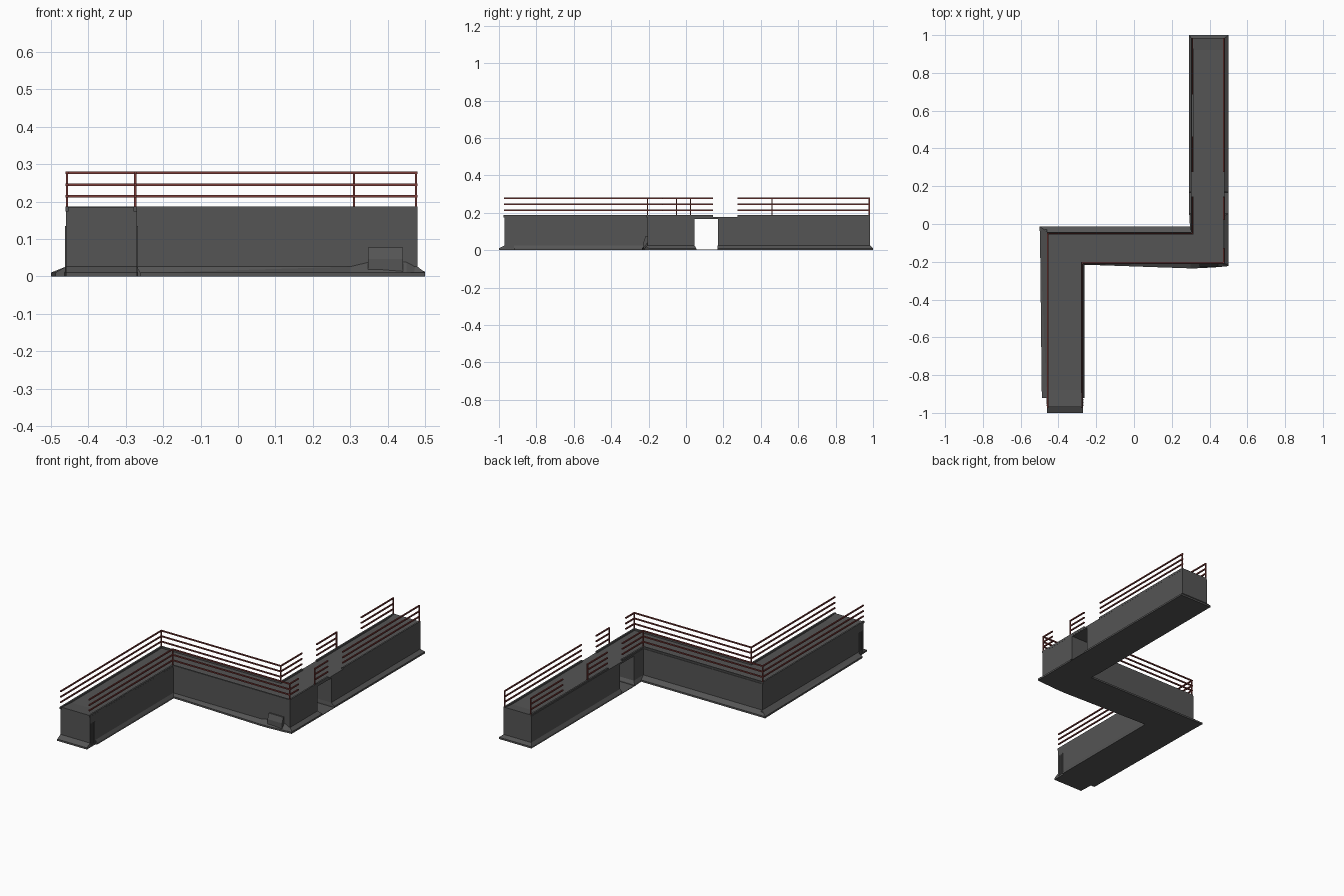
import bpy, bmesh

if "Cube" in bpy.data.objects:
    bpy.data.objects.remove(bpy.data.objects["Cube"])


def material(name, rgb):
    m = bpy.data.materials.new(name)
    m.diffuse_color = (*rgb, 1)
    m.use_nodes = True
    m.node_tree.nodes["Principled BSDF"].inputs["Base Color"].default_value = m.diffuse_color
    return m


STONE = material("dark_stone", (0.09, 0.09, 0.09))
RED = material("rail_red", (0.2, 0.045, 0.04))


def finish(bm, name, mat):
    bmesh.ops.recalc_face_normals(bm, faces=bm.faces)
    me = bpy.data.meshes.new(name)
    bm.to_mesh(me)
    bm.free()
    me.materials.append(mat)
    ob = bpy.data.objects.new(name, me)
    bpy.context.collection.objects.link(ob)
    return ob


def loft(name, rings, mat=STONE):
    """Closed solid through matching rings of 3D points."""
    bm = bmesh.new()
    vs = [[bm.verts.new(p) for p in r] for r in rings]
    n = len(vs[0])
    for a, b in zip(vs, vs[1:]):
        for i in range(n):
            j = (i + 1) % n
            bm.faces.new((a[i], a[j], b[j], b[i]))
    bm.faces.new(vs[0])
    bm.faces.new(vs[-1])
    return finish(bm, name, mat)


def at(poly, z):
    return [(x, y, z) for x, y in poly]


def add_box(bm, lo, hi):
    vs = bmesh.ops.create_cube(bm, size=1)["verts"]
    for v in vs:
        for k in range(3):
            v.co[k] = lo[k] if v.co[k] < 0 else hi[k]


def boxes(name, items, mat=STONE):
    bm = bmesh.new()
    for lo, hi in items:
        add_box(bm, lo, hi)
    return finish(bm, name, mat)


FLOOR, TOP = 0.178, 0.187

# Wall outlines either side of the gateway
main = [(-.46, -.97), (-.27, -.97), (-.27, -.207), (.48, -.207),
        (.48, .045), (.303, .045), (.303, -.042), (-.46, -.042)]
main_foot = [(-.46, -1), (-.27, -1), (-.262, -.217), (.5, -.22),
             (.5, .055), (.292, .055), (.296, -.012), (-.5, -.012)]
far = [(.303, .17), (.48, .17), (.48, .985), (.303, .985)]
far_foot = [(.292, .168), (.5, .168), (.5, 1), (.292, 1)]

for tag, wall, foot in (("main", main, main_foot), ("far", far, far_foot)):
    loft(tag + "_wall", [at(wall, 0), at(wall, FLOOR)])
    loft(tag + "_footing", [at(foot, 0), at(foot, .01), at(wall, .026)])

# Wider side footings of the near arm, stopping short of its end
for tag, x0, x1, x2 in (("left", -.46, -.488, -.498), ("right", -.27, -.261, -.261)):
    loft("near_footing_" + tag, [
        [(x0, y, 0), (x, y, 0), (x, y, .01), (x0, y, .026)]
        for y, x in ((-.92, x1), (-.03 if tag == "left" else -.21, x2))])

# Gateway lintel and threshold
boxes("gateway_lintel", [((.303, .045, .168), (.48, .17, FLOOR))])
boxes("gateway_threshold", [((.292, .055, 0), (.5, .168, .003))])

# Parapet kerbs and railings follow the same axis-aligned runs
XL, XR, YB, YF = -.457, .476, -.05, -.206
near_runs = [((XL, -.97), (XL, YB)), ((XL, YB), (.31, YB)), ((.31, YB), (.31, .14)),
             ((-.275, -.97), (-.275, YF)), ((-.275, YF), (XR, YF))]
rail_runs = near_runs + [((XR, YF), (XR, -.13)), ((XR, .025), (XR, .14)),
                         ((XR, .28), (XR, .98)), ((.31, .28), (.31, .46)),
                         ((.31, .69), (.31, .98))]
kerb_runs = near_runs + [((XR, YF), (XR, .14)), ((XR, .28), (XR, .98)),
                         ((.31, .28), (.31, .98))]


def bar(run, r, z0, z1):
    (ax, ay), (bx, by) = run
    return ((ax - r, ay - r, z0), (bx + r, by + r, z1))


boxes("parapet_kerbs", [bar(r, .0045, FLOOR - .004, TOP) for r in kerb_runs])
boxes("handrails", [bar(r, .0035, z - .0035, z + .0035)
                    for r in rail_runs for z in (.277, .245, .214)], RED)
posts = [(XL, YB), (.31, YB), (-.275, YF), (XR, YF), (XR, .025),
         (.31, .46), (XR, .98), (.31, .98)]
boxes("rail_posts", [bar((p, p), .003, FLOOR, .279) for p in posts], RED)

# Shallow ramps at both ends of the walkway
for tag, x0, x1, ya, yb in (("near", -.455, -.275, -.88, -.97), ("far", .308, .475, .92, .985)):
    loft("end_ramp_" + tag, [[(x, ya, FLOOR), (x, yb, FLOOR), (x, yb, TOP - .002)]
                             for x in (x0, x1)])

# Vertical ribs on both sides of the near end
boxes("end_ribs", [((x - .003, -.963 + i * .014, .01), (x + .003, -.955 + i * .014, .135))
                   for x in (-.46, -.27) for i in range(3)])

# Sloping bank along the front of the middle arm
bank = [(-.25, -.216, .014), (.3, -.235, .026), (.35, -.234, .038),
        (.45, -.228, .038), (.5, -.223, .012)]
loft("front_bank", [[(x, -.2, 0), (x, y, 0), (x, y, .01), (x, -.207, z), (x, -.2, z)]
                    for x, y, z in bank])

# Small block standing in the bank, with a sloped top edge
loft("front_block", [[(x, -.2, 0), (x, -.226, 0), (x, -.226, .046), (x, -.215, .077), (x, -.2, .077)]
                     for x in (.348, .441)])
